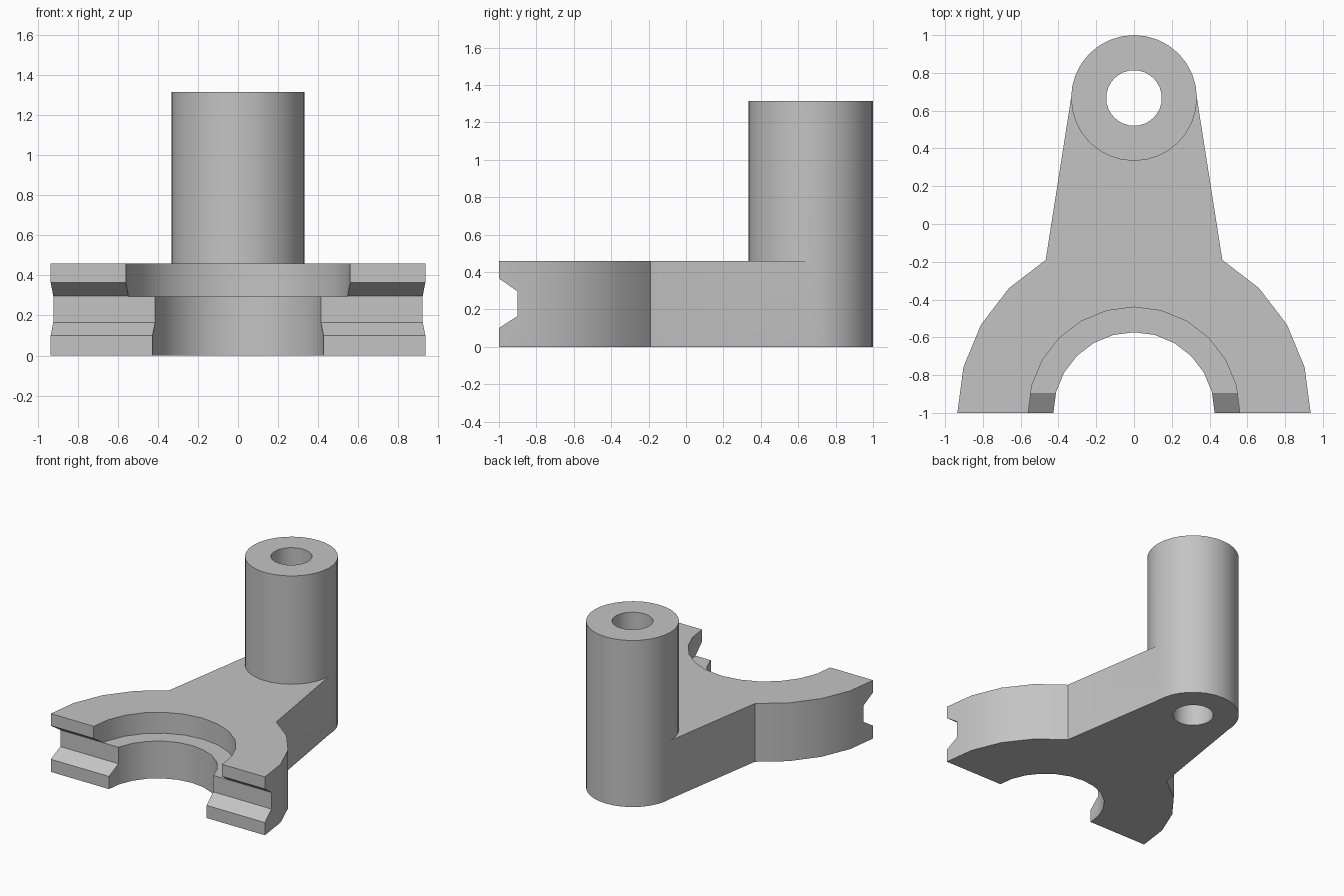
import bpy, bmesh
from math import sin, cos, radians

old = bpy.data.objects.get("Cube")
if old:
    bpy.data.objects.remove(old, do_unlink=True)

PLATE_H, BOSS_H = 0.46, 1.315
BOSS_Y, BOSS_R, HOLE_R = 0.667, 0.333, 0.147
OUTER_R, BORE_R, LEDGE_R = 0.935, 0.427, 0.56
LEDGE_Z = 0.295

grey = bpy.data.materials.new("plain grey")
grey.use_nodes = True
grey.diffuse_color = (0.55, 0.55, 0.55, 1)
grey.node_tree.nodes["Principled BSDF"].inputs["Base Color"].default_value = grey.diffuse_color


def arc(r, cy, start, end, steps):
    angles = [radians(start + (end - start) * i / steps) for i in range(steps + 1)]
    return [(r * cos(a), cy + r * sin(a)) for a in angles]


def prism(name, points, direction):
    """Extrude a closed outline of 3D points along a direction."""
    bm = bmesh.new()
    face = bm.faces.new([bm.verts.new(p) for p in points])
    ext = bmesh.ops.extrude_face_region(bm, geom=[face])
    moved = [g for g in ext["geom"] if isinstance(g, bmesh.types.BMVert)]
    bmesh.ops.translate(bm, verts=moved, vec=direction)
    bmesh.ops.recalc_face_normals(bm, faces=bm.faces)
    mesh = bpy.data.meshes.new(name)
    bm.to_mesh(mesh)
    bm.free()
    mesh.materials.append(grey)
    ob = bpy.data.objects.new(name, mesh)
    bpy.context.collection.objects.link(ob)
    return ob


def upright(name, outline, z0, z1):
    return prism(name, [(x, y, z0) for x, y in outline], (0, 0, z1 - z0))


def combine(body, tool, operation):
    mod = body.modifiers.new(tool.name, 'BOOLEAN')
    mod.operation, mod.solver, mod.object = operation, 'EXACT', tool
    bpy.context.view_layer.objects.active = body
    bpy.ops.object.modifier_apply(modifier=mod.name)
    bpy.data.objects.remove(tool, do_unlink=True)


# Forked plate: outer arcs, tapering arm and half-round saddle
outline = (arc(OUTER_R, -1, 0, 60, 4)
           + [(BOSS_R, BOSS_Y), (-BOSS_R, BOSS_Y)]
           + arc(OUTER_R, -1, 120, 180, 4)
           + arc(BORE_R, -1, 180, 0, 12))
bracket = upright("bracket", outline, 0, PLATE_H)

# Tall boss at the back
boss = upright("boss", arc(BOSS_R, BOSS_Y, 0, 348.75, 31), 0, BOSS_H)
combine(bracket, boss, 'UNION')

# Through hole in the boss
hole = upright("hole", arc(HOLE_R, BOSS_Y, 0, 348.75, 31), -0.1, BOSS_H + 0.1)
combine(bracket, hole, 'DIFFERENCE')

# Wider step in the upper part of the saddle
step = upright("step", arc(LEDGE_R, -1, 0, 345, 23), LEDGE_Z, PLATE_H + 0.1)
combine(bracket, step, 'DIFFERENCE')

# Tapered groove across the front ends of the fork
profile = [(-1.1, 0.035), (-1, 0.1), (-0.9, 0.165), (-0.9, 0.296), (-1, 0.365), (-1.1, 0.434)]
groove = prism("groove", [(-1.2, y, z) for y, z in profile], (2.4, 0, 0))
combine(bracket, groove, 'DIFFERENCE')

# Smooth the round walls, keep the corners crisp
bpy.ops.object.select_all(action='DESELECT')
bracket.select_set(True)
bpy.context.view_layer.objects.active = bracket
bpy.ops.object.shade_smooth_by_angle(angle=radians(30))
